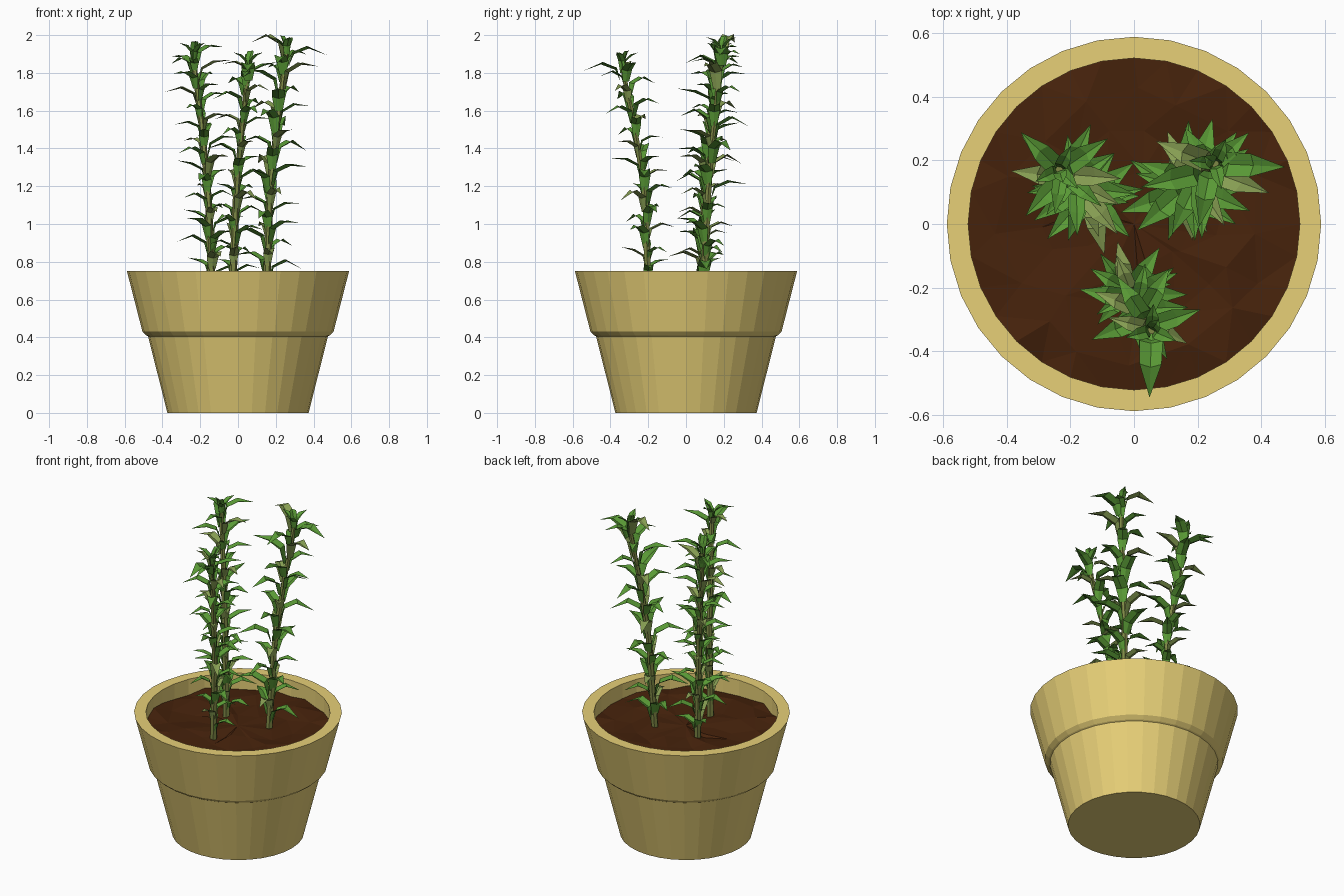
import bpy, bmesh, math, random
from mathutils import Vector

if "Cube" in bpy.data.objects:
    bpy.data.objects.remove(bpy.data.objects["Cube"])

random.seed(7)
SIDES = 32


def material(name, rgb):
    m = bpy.data.materials.new(name)
    m.diffuse_color = (*rgb, 1)
    m.use_nodes = True
    m.node_tree.nodes["Principled BSDF"].inputs["Base Color"].default_value = m.diffuse_color
    return m


CLAY = material("tan clay", (0.80, 0.63, 0.185))
SOIL = material("dark soil", (0.062, 0.0165, 0.0035))
GREEN = material("leaf green", (0.10, 0.32, 0.036))
OLIVE = material("pale leaf green", (0.24, 0.34, 0.085))
BARK = material("stem olive", (0.21, 0.25, 0.06))


def finish(name, bm, mats, fix_normals=True):
    if fix_normals:
        bmesh.ops.recalc_face_normals(bm, faces=bm.faces)
    me = bpy.data.meshes.new(name)
    bm.to_mesh(me)
    bm.free()
    for m in mats:
        me.materials.append(m)
    ob = bpy.data.objects.new(name, me)
    bpy.context.collection.objects.link(ob)
    return ob


def ring(bm, r, z, n=SIDES, center=(0, 0)):
    return [bm.verts.new((center[0] + r * math.cos(2 * math.pi * i / n),
                          center[1] + r * math.sin(2 * math.pi * i / n), z)) for i in range(n)]


def bridge(bm, a, b):
    n = len(a)
    for i in range(n):
        bm.faces.new((a[i], a[(i + 1) % n], b[(i + 1) % n], b[i]))


# Pot: lathed profile with a stepped collar and a straight inner wall
bm = bmesh.new()
profile = [(0.374, 0), (0.476, 0.405), (0.485, 0.41), (0.506, 0.43),
           (0.588, 0.75), (0.521, 0.75), (0.521, 0.60)]
rings = [ring(bm, r, z) for r, z in profile]
for a, b in zip(rings, rings[1:]):
    bridge(bm, a, b)
bm.faces.new(rings[0][::-1])
bm.faces.new(rings[-1])
finish("pot", bm, [CLAY])

# Soil: lumpy triangulated disc
bm = bmesh.new()
rings = [ring(bm, r, 0.662) for r in (0.521, 0.41, 0.29, 0.17)]
for k, rg in enumerate(rings):
    for v in rg:
        v.co.z += random.uniform(-0.016, 0.016)
        if k:
            v.co.x += random.uniform(-0.035, 0.035)
            v.co.y += random.uniform(-0.035, 0.035)
bmesh.ops.delete(bm, geom=[v for rg in rings[1:] for v in rg[1::2]], context='VERTS')
rings = [rings[0]] + [rg[::2] for rg in rings[1:]]
for i in range(16):
    o0, o1, o2 = (rings[0][(2 * i + j) % 32] for j in range(3))
    a, b = rings[1][i], rings[1][(i + 1) % 16]
    for tri in ((o0, o1, a), (o1, b, a), (o1, o2, b)):
        bm.faces.new(tri)
for a, b in zip(rings[1:], rings[2:]):
    bridge(bm, a, b)
mid = bm.verts.new((0, 0, 0.665))
for i in range(16):
    bm.faces.new((rings[-1][i], rings[-1][(i + 1) % 16], mid))
bmesh.ops.triangulate(bm, faces=bm.faces)
for f in bm.faces:
    f.normal_update()
    if f.normal.z < 0:
        f.normal_flip()
finish("soil", bm, [SOIL], False)

# Leaf outline along its length: outward, upward, half width, midrib sink
LEAF = [(0.07, 0.0, 0.10, 0.0), (0.15, 0.40, 0.175, 0.05), (0.50, 0.58, 0.165, 0.06)]


def add_leaf(bm, base, ang, length, lift, droop, mat, reach=1.0):
    out = Vector((math.cos(ang), math.sin(ang), 0))
    side = Vector((-out.y, out.x, 0))
    up = Vector((0, 0, 1))
    rows = []
    for o, u, w, sink in LEAF:
        c = base + out * (o * length * reach) + up * (u * length * lift)
        rows.append([bm.verts.new(c - side * w * length),
                     bm.verts.new(c - up * sink * length + out * sink * length * 0.8),
                     bm.verts.new(c + side * w * length)])
    tip = bm.verts.new(base + out * length * reach + up * (length * lift * droop))
    faces = []
    for a, b in zip(rows, rows[1:]):
        for j in (0, 1):
            faces.append(bm.faces.new((a[j], b[j], b[j + 1], a[j + 1])))
    for j in (0, 1):
        faces.append(bm.faces.new((rows[-1][j], tip, rows[-1][j + 1])))
    for f in faces:
        f.material_index = mat
        f.normal_update()
    # upper side faces up and towards the stem
    if sum(f.normal.z for f in faces) < 0:
        for f in faces:
            f.normal_flip()


def point_on(path, z):
    for a, b in zip(path, path[1:]):
        if z <= b[2]:
            break
    t = (z - a[2]) / (b[2] - a[2])
    return Vector(a).lerp(Vector(b), t)


# Plants: stem path, leaf count, leaf length, long top leaf direction and length
PLANTS = {
    "left_plant": ([(-0.135, 0.08, 0.62), (-0.16, 0.10, 1.2), (-0.19, 0.13, 1.5), (-0.235, 0.17, 1.87)],
                   38, 0.165, 2.4, 0.16),
    "right_plant": ([(0.15, 0.09, 0.62), (0.17, 0.12, 1.2), (0.21, 0.15, 1.55), (0.255, 0.19, 1.90)],
                    31, 0.185, -0.05, 0.22),
    "front_plant": ([(-0.03, -0.20, 0.62), (-0.01, -0.215, 1.15), (0.02, -0.27, 1.5), (0.055, -0.335, 1.82)],
                    31, 0.160, -1.6, 0.21),
}
for name, (path, count, size, top_dir, top_len) in PLANTS.items():
    # stem: tapered six-sided tube
    bm = bmesh.new()
    zs = [path[0][2] + (path[-1][2] - path[0][2]) * i / 12 for i in range(13)]
    prev = None
    for i, z in enumerate(zs):
        p = point_on(path, z)
        rg = ring(bm, 0.021 - 0.008 * i / 12, z, 6, (p.x, p.y))
        if prev:
            bridge(bm, prev, rg)
        prev = rg
    bm.faces.new(prev)
    finish(name + "_stem", bm, [BARK])

    # leaves: spiral up the stem
    bm = bmesh.new()
    z0, z1 = 0.70, path[-1][2] - 0.03
    for i in range(count):
        t = i / (count - 1)
        p = point_on(path, z0 + (z1 - z0) * t)
        add_leaf(bm, p, i * 2.4 + random.uniform(-0.3, 0.3), size * random.uniform(0.8, 1.15),
                 random.uniform(0.85, 1.2), random.uniform(0.3, 0.65), 1 if i % 4 == 2 else 0)
    # crown of upright young leaves and one long leaf
    top = Vector(path[-1])
    for k in range(3):
        add_leaf(bm, top - Vector((0, 0, 0.02)), top_dir + 1.2 + 1.9 * k, 0.12, 1.4, 0.65, 0, 0.7)
    add_leaf(bm, top - Vector((0, 0, 0.01)), top_dir + 2.6, 0.12, 1.5, 0.6, 0, 0.35)
    add_leaf(bm, top - Vector((0, 0, 0.06)), top_dir, top_len, 0.8, 0.3, 0)
    finish(name + "_leaves", bm, [GREEN, OLIVE], False)
